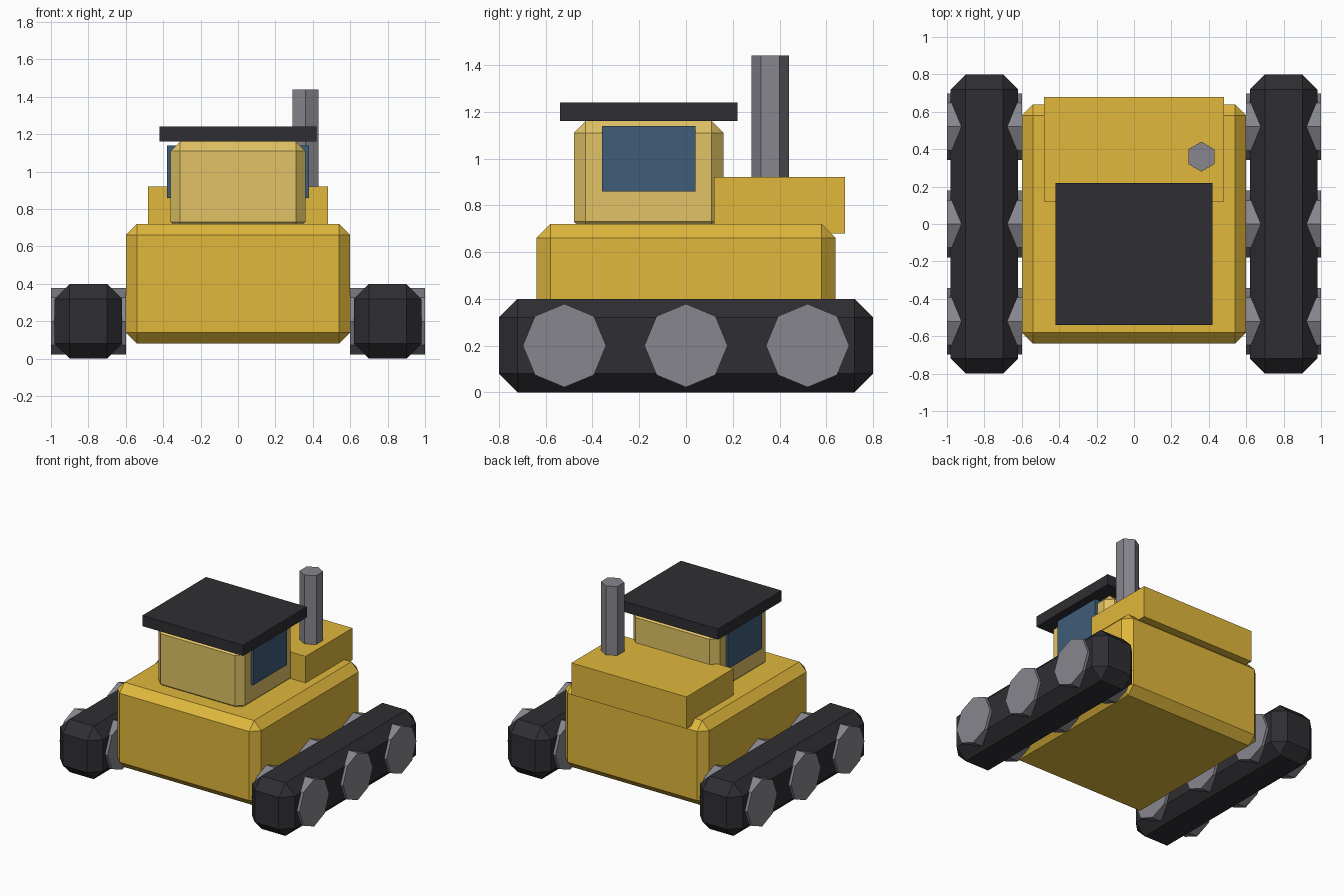
import bpy
import math

if "Cube" in bpy.data.objects:
    bpy.data.objects.remove(bpy.data.objects["Cube"])


def material(name, rgb):
    m = bpy.data.materials.new(name)
    m.diffuse_color = (*rgb, 1)
    m.use_nodes = True
    m.node_tree.nodes["Principled BSDF"].inputs["Base Color"].default_value = m.diffuse_color
    return m


YELLOW = material("yellow_paint", (0.75, 0.48, 0.045))
PALE = material("pale_yellow_paint", (0.75, 0.54, 0.13))
DARK = material("dark_rubber", (0.028, 0.027, 0.032))
STEEL = material("steel", (0.24, 0.24, 0.27))
GLASS = material("blue_glass", (0.05, 0.11, 0.19))


def box(name, lo, hi, mat, chamfer=0):
    """Box between two corners, with an optional single-segment chamfer."""
    bpy.ops.mesh.primitive_cube_add(
        size=1, location=[(a + b) / 2 for a, b in zip(lo, hi)])
    ob = bpy.context.object
    ob.name = name
    ob.scale = [b - a for a, b in zip(lo, hi)]
    bpy.ops.object.transform_apply(location=False, rotation=False, scale=True)
    ob.data.materials.append(mat)
    if chamfer:
        bev = ob.modifiers.new("chamfer", 'BEVEL')
        bev.width = chamfer
        bev.segments = 1
        bev.limit_method = 'NONE'
    return ob


def cylinder(name, loc, radius, depth, sides, mat, rot=(0, 0, 0)):
    bpy.ops.mesh.primitive_cylinder_add(
        vertices=sides, radius=radius, depth=depth, location=loc, rotation=rot)
    ob = bpy.context.object
    ob.name = name
    ob.data.materials.append(mat)
    return ob


# Hull and rear engine deck
box("hull", (-0.6, -0.64, 0.08), (0.6, 0.64, 0.72), YELLOW, 0.06)
box("engine_deck", (-0.48, 0.12, 0.68), (0.48, 0.68, 0.92), YELLOW)

# Cab with side windows and overhanging roof
box("cab", (-0.36, -0.48, 0.68), (0.36, 0.16, 1.16), PALE, 0.05)
box("side_windows", (-0.38, -0.36, 0.86), (0.38, 0.04, 1.14), GLASS)
box("roof", (-0.42, -0.54, 1.16), (0.42, 0.22, 1.24), DARK)

# Six-sided exhaust on the right of the deck
cylinder("exhaust_pipe", (0.36, 0.36, 1.16), 0.08, 0.56, 6, STEEL)

# Tracks with three eight-sided road wheels each
for side, s in (("left", -1), ("right", 1)):
    x = 0.8 * s
    box(side + "_track", (x - 0.18, -0.8, 0), (x + 0.18, 0.8, 0.4), DARK, 0.08)
    for i, y in enumerate((-0.52, 0, 0.52)):
        cylinder(f"{side}_wheel_{i + 1}", (x, y, 0.2), 0.178, 0.4, 8, STEEL,
                 (0, math.pi / 2, 0))
